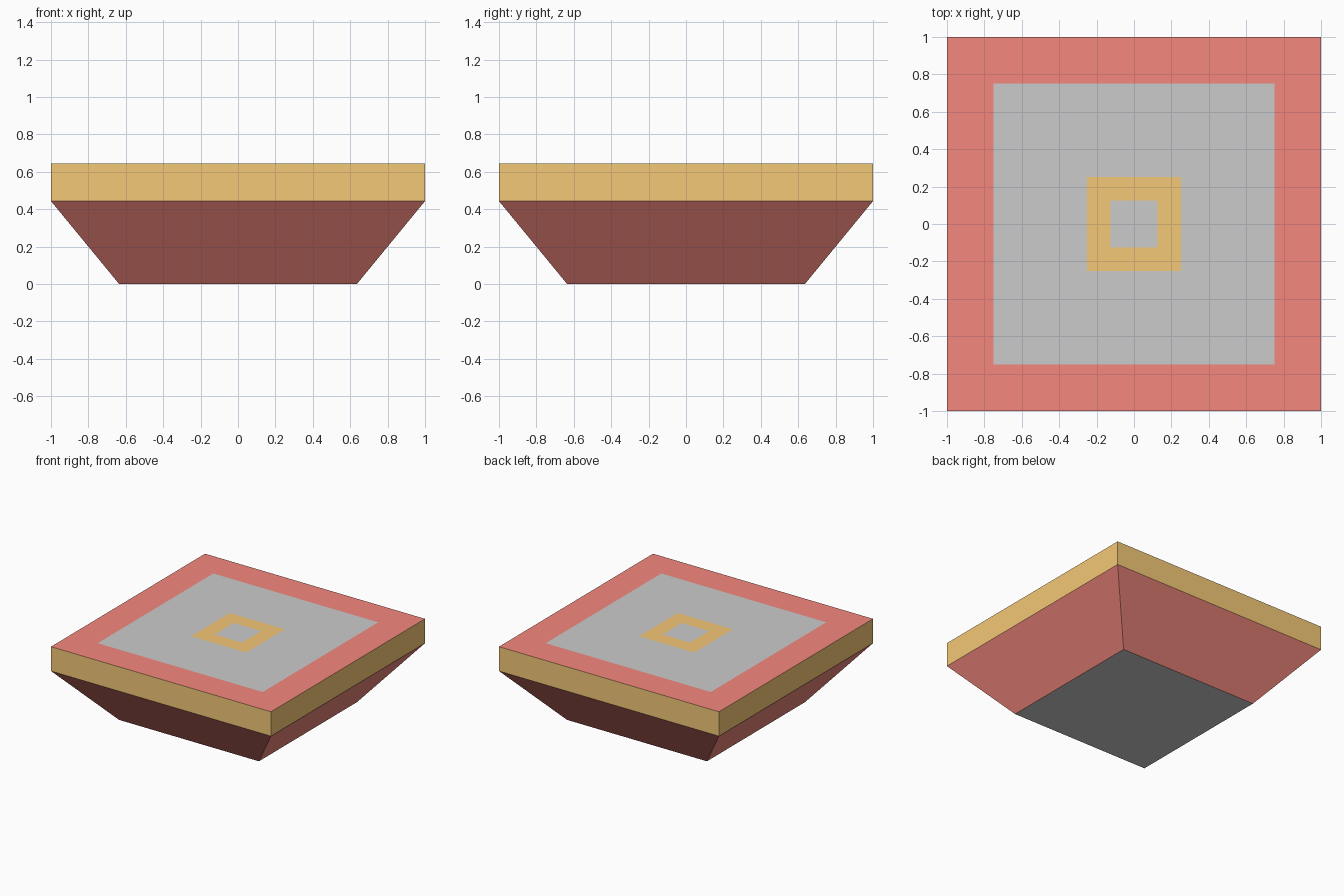
import bpy
import bmesh

if "Cube" in bpy.data.objects:
    bpy.data.objects.remove(bpy.data.objects["Cube"])


def material(name, rgb):
    mat = bpy.data.materials.new(name)
    mat.diffuse_color = (*rgb, 1)
    mat.use_nodes = True
    mat.node_tree.nodes["Principled BSDF"].inputs["Base Color"].default_value = mat.diffuse_color
    return mat


GREY, RED, ORANGE = 0, 1, 2
palette = [material("grey", (0.8, 0.8, 0.8)),
           material("red", (0.91, 0.25, 0.21)),
           material("orange", (0.91, 0.58, 0.185))]

bm = bmesh.new()


def square(half, z):
    corners = ((-1, -1), (1, -1), (1, 1), (-1, 1))
    return [bm.verts.new((x * half, y * half, z)) for x, y in corners]


# Underside
ring = square(0.636, 0)
bm.faces.new(ring[::-1]).material_index = GREY

# Tapered base, slab edge, then the flat concentric bands of the top
bands = [(1.0, 0.443, RED), (1.0, 0.643, ORANGE), (0.75, 0.643, RED),
         (0.25, 0.643, GREY), (0.125, 0.643, ORANGE)]
for half, z, colour in bands:
    upper = square(half, z)
    for i in range(4):
        j = (i + 1) % 4
        face = bm.faces.new((ring[i], ring[j], upper[j], upper[i]))
        face.material_index = colour
    ring = upper

# Centre panel
bm.faces.new(ring).material_index = GREY

mesh = bpy.data.meshes.new("tapered_square_tile")
for mat in palette:
    mesh.materials.append(mat)
bm.to_mesh(mesh)
bm.free()
tile = bpy.data.objects.new("tapered_square_tile", mesh)
bpy.context.collection.objects.link(tile)
